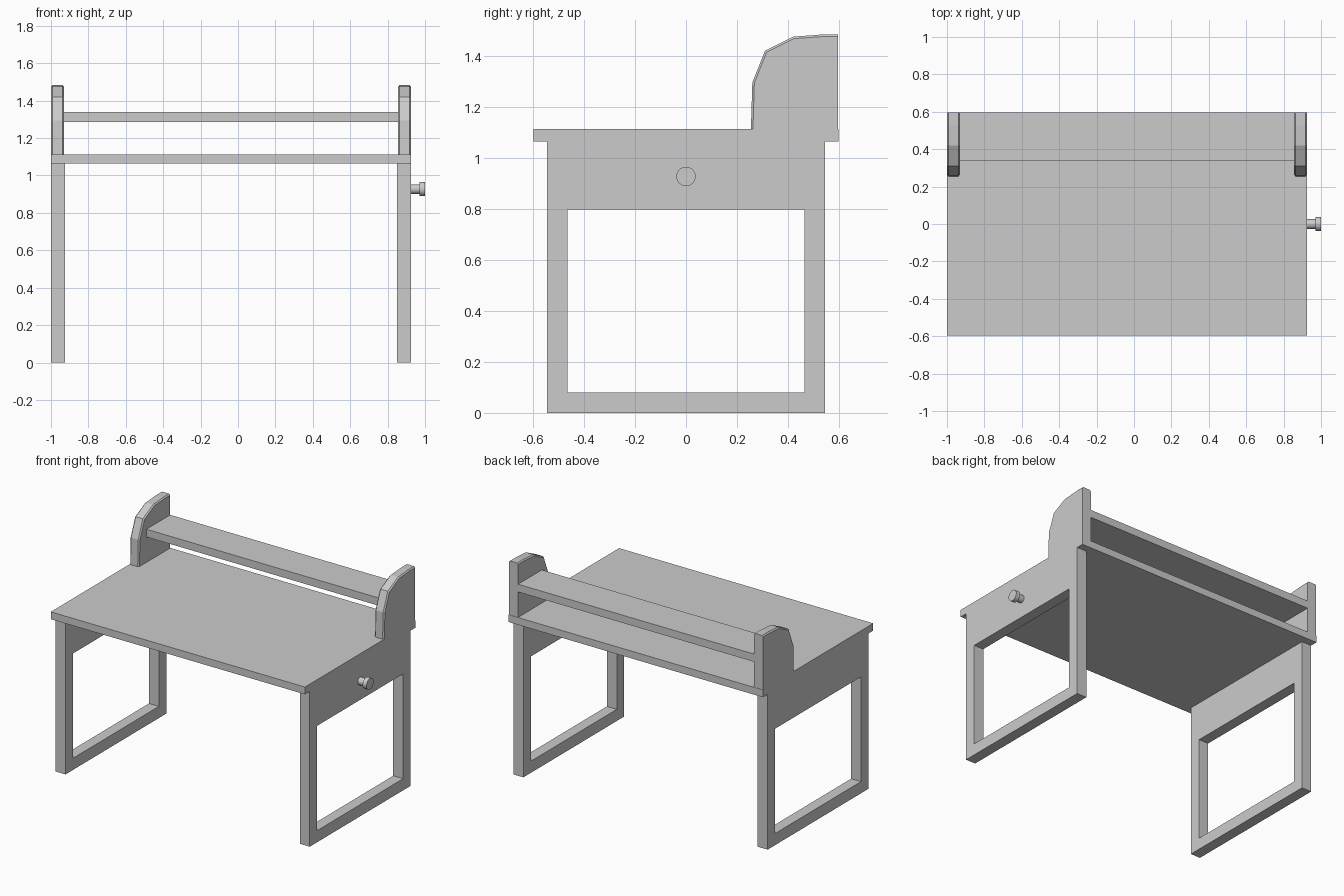
import bpy, bmesh, math
from mathutils import Matrix

if "Cube" in bpy.data.objects:
    bpy.data.objects.remove(bpy.data.objects["Cube"])

CX = -0.0375          # mid-plane of the desk body (the knob sticks out on the right)


def finish(bm, name):
    bmesh.ops.recalc_face_normals(bm, faces=bm.faces)
    me = bpy.data.meshes.new(name)
    bm.to_mesh(me)
    bm.free()
    ob = bpy.data.objects.new(name, me)
    bpy.context.collection.objects.link(ob)
    return ob


def box(name, x0, x1, y0, y1, z0, z1):
    bm = bmesh.new()
    m = Matrix.Translation(((x0 + x1) / 2, (y0 + y1) / 2, (z0 + z1) / 2)) \
        @ Matrix.Diagonal((x1 - x0, y1 - y0, z1 - z0, 1))
    bmesh.ops.create_cube(bm, size=1, matrix=m)
    return finish(bm, name)


def extrude_x(bm, dx):
    geo = bmesh.ops.extrude_face_region(bm, geom=bm.faces[:])["geom"]
    verts = [g for g in geo if isinstance(g, bmesh.types.BMVert)]
    bmesh.ops.translate(bm, verts=verts, vec=(dx, 0, 0))


def leg_frame(name, x0, x1):
    bm = bmesh.new()
    ring = lambda y, z0, z1: [bm.verts.new((x0, *p)) for p in
                              ((-y, z0), (y, z0), (y, z1), (-y, z1))]
    outer, inner = ring(0.545, 0, 1.063), ring(0.465, 0.08, 0.797)
    for i in range(4):
        j = (i + 1) % 4
        bm.faces.new((outer[i], outer[j], inner[j], inner[i]))
    extrude_x(bm, x1 - x0)
    return finish(bm, name)


def shelf_end(name, x0, x1):
    profile = [(0.595, 1.063), (0.595, 1.483), (0.53, 1.483), (0.42, 1.475),
               (0.31, 1.42), (0.26, 1.295), (0.253, 1.063)]
    bm = bmesh.new()
    bm.faces.new([bm.verts.new((x0, y, z)) for y, z in profile])
    extrude_x(bm, x1 - x0)
    # chamfer the curved rim on both faces
    rim = [e for e in bm.edges
           if abs(e.verts[0].co.x - e.verts[1].co.x) < 1e-5
           and max(v.co.z for v in e.verts) > 1.07
           and min(v.co.y for v in e.verts) < 0.59]
    bmesh.ops.bevel(bm, geom=rim, offset=0.008, segments=1, affect='EDGES')
    return finish(bm, name)


def knob_part(name, r, x0, x1):
    bpy.ops.mesh.primitive_cylinder_add(
        vertices=32, radius=r, depth=x1 - x0,
        location=((x0 + x1) / 2, 0, 0.927), rotation=(0, math.pi / 2, 0))
    bpy.context.object.name = name
    bpy.ops.object.shade_smooth_by_angle(angle=math.radians(40))


# desk top and raised shelf
box("desk_top", -1, 0.925, -0.597, 0.597, 1.063, 1.113)
box("upper_shelf", -0.935, 0.86, 0.338, 0.595, 1.287, 1.34)

# side frames and rounded shelf ends
for side, s in (("left", -1), ("right", 1)):
    leg_frame(side + "_leg_frame", *sorted((CX + s * 0.9625, CX + s * 0.8875)))
    shelf_end(side + "_shelf_end", *sorted((CX + s * 0.9625, CX + s * 0.8925)))

# side knob
knob_part("knob_stem", 0.026, 0.92, 0.972)
knob_part("knob_head", 0.038, 0.97, 1.0)
